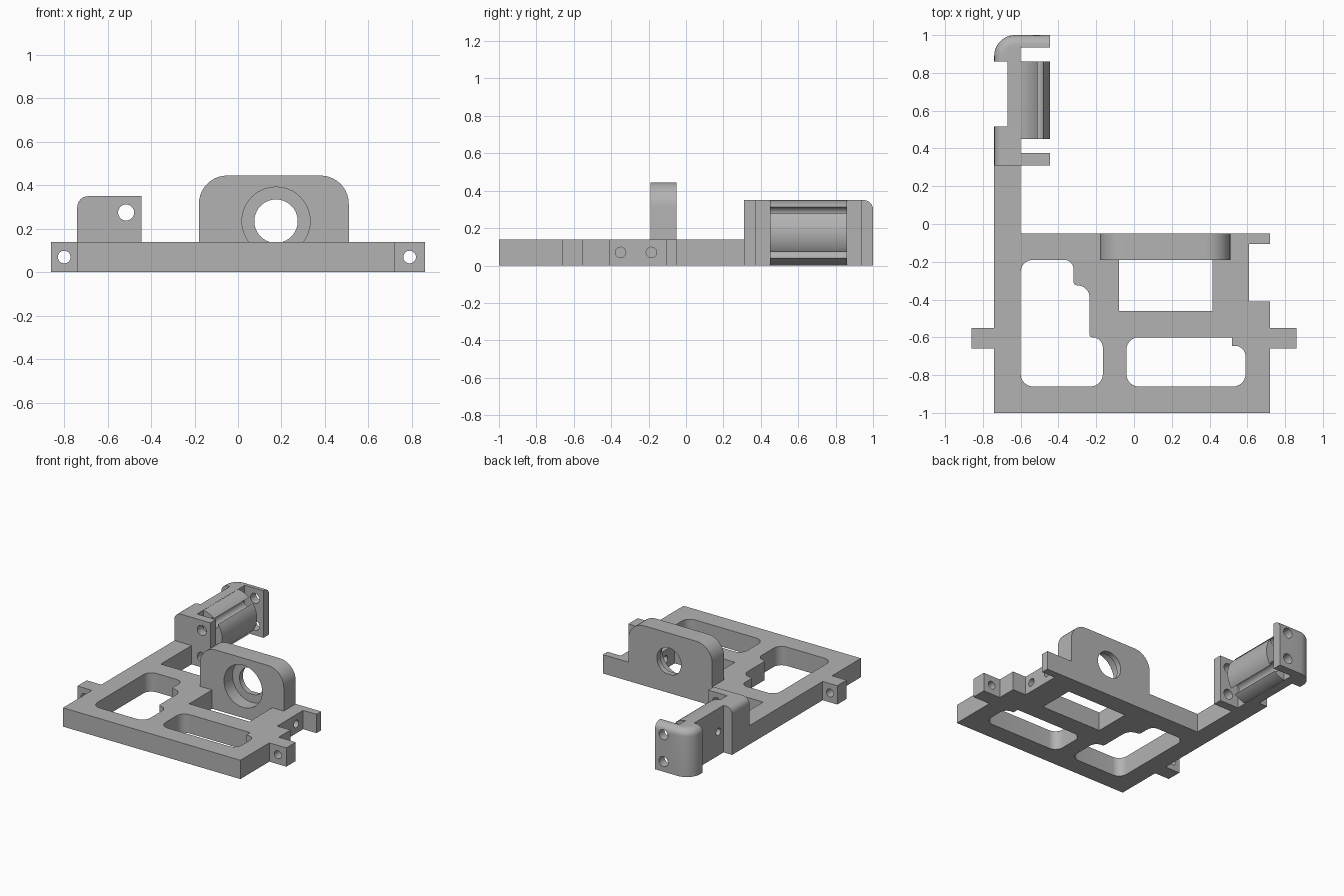
import bpy, bmesh, math
from mathutils import Vector

if "Cube" in bpy.data.objects:
    bpy.data.objects.remove(bpy.data.objects["Cube"])

grey = bpy.data.materials.new("plain grey")
grey.diffuse_color = (0.45, 0.45, 0.45, 1)
grey.use_nodes = True
grey.node_tree.nodes["Principled BSDF"].inputs["Base Color"].default_value = grey.diffuse_color


def rounded(corners, steps=10):
    """Outline from right-angled corners (x, y[, radius])."""
    out = []
    n = len(corners)
    for i, c in enumerate(corners):
        p = Vector(c[:2])
        r = c[2] if len(c) > 2 else 0
        if not r:
            out.append(p)
            continue
        u = (Vector(corners[i - 1][:2]) - p).normalized()
        v = (Vector(corners[(i + 1) % n][:2]) - p).normalized()
        for k in range(steps + 1):
            a = math.pi / 2 * k / steps
            out.append(p + u * r * (1 - math.sin(a)) + v * r * (1 - math.cos(a)))
    return out


def circle(cx, cy, r, steps=40):
    return [Vector((cx + r * math.cos(2 * math.pi * i / steps),
                    cy + r * math.sin(2 * math.pi * i / steps))) for i in range(steps)]


def prism(name, outline, axis, lo, hi, soft_top=None):
    """Extrude a 2D outline along an axis; soft_top picks top edges to fillet."""
    place = {"x": lambda p, d: (d, p.x, p.y),
             "y": lambda p, d: (p.x, d, p.y),
             "z": lambda p, d: (p.x, p.y, d)}[axis]
    bm = bmesh.new()
    a = [bm.verts.new(place(p, lo)) for p in outline]
    b = [bm.verts.new(place(p, hi)) for p in outline]
    bm.faces.new(a[::-1])
    bm.faces.new(b)
    for i in range(len(a)):
        j = (i + 1) % len(a)
        bm.faces.new((a[i], a[j], b[j], b[i]))
    bmesh.ops.recalc_face_normals(bm, faces=bm.faces)
    if soft_top:
        edges = [e for e in bm.edges if all(abs(v.co.z - hi) < 1e-5 for v in e.verts)
                 and soft_top((e.verts[0].co + e.verts[1].co) / 2)]
        bmesh.ops.bevel(bm, geom=edges, offset=0.05, segments=6, profile=0.5,
                        affect='EDGES')
    mesh = bpy.data.meshes.new(name)
    bm.to_mesh(mesh)
    bm.free()
    mesh.materials.append(grey)
    ob = bpy.data.objects.new(name, mesh)
    bpy.context.collection.objects.link(ob)
    return ob


def cut(obs, *cutters):
    """Subtract the cutters from each part, then discard them."""
    for ob in obs:
        for c in cutters:
            m = ob.modifiers.new("cut", 'BOOLEAN')
            m.operation = 'DIFFERENCE'
            m.solver = 'EXACT'
            m.object = c
        dg = bpy.context.evaluated_depsgraph_get()
        mesh = bpy.data.meshes.new_from_object(ob.evaluated_get(dg))
        ob.modifiers.clear()
        ob.data = mesh
    for c in cutters:
        bpy.data.objects.remove(c)


def drill(axis, cx, cy, r, lo, hi):
    return prism("drill", circle(cx, cy, r), axis, lo, hi)


# Base frame with side ears and rear arm
base = prism("base_frame", rounded([
    (-.74, -1), (.72, -1), (.72, -.66), (.86, -.66), (.86, -.55), (.72, -.55),
    (.72, -.41), (.61, -.41), (.61, -.105), (.72, -.105), (.72, -.05), (-.6, -.05),
    (-.6, .31), (-.74, .31), (-.74, -.55), (-.86, -.55), (-.86, -.66), (-.74, -.66)]),
    "z", 0, .14)

# Upright bearing plate
bearing = prism("bearing_plate", rounded([
    (-.18, .14), (.51, .14), (.51, .445, .13), (-.18, .445, .13)]), "y", -.19, -.05)

# Windows through the base
left_window = prism("left_window", rounded([
    (-.6, -.86, .065), (-.165, -.86, .065), (-.165, -.6, .055), (-.235, -.6, .015),
    (-.235, -.325, .065), (-.32, -.325, .02), (-.32, -.19, .05), (-.6, -.19, .065)]),
    "z", -.1, .3)
right_window = prism("right_window", rounded([
    (-.04, -.86, .065), (.59, -.86, .065), (.59, -.645, .055), (.52, -.645),
    (.52, -.6), (-.04, -.6, .065)]), "z", -.1, .3)
pocket = prism("pocket", rounded([
    (-.08, -.46), (.415, -.46), (.415, -.19), (-.08, -.19)]), "z", -.1, .3)
cut([base], left_window, right_window, pocket)

# Ear holes and side screw holes
cut([base], drill("y", -.8, .07, .029, -.75, -.5), drill("y", .79, .07, .029, -.75, -.5),
    drill("x", -.35, .07, .028, .4, .7), drill("x", -.185, .07, .028, .45, .7))

# Stepped bore through the bearing plate and into the base
cut([base, bearing], drill("y", .175, .235, .157, -.25, -.09))
cut([bearing], drill("y", .175, .235, .1, -.3, .1))

# Holder: front block with flange
H = .35
front_block = prism("holder_front_block", rounded([
    (-.74, .31), (-.445, .31), (-.445, .375), (-.6, .375), (-.6, .515), (-.74, .515)]),
    "z", 0, H, lambda m: m.x < -.735)

# Holder: thin wall joining the two ends
wall = prism("holder_wall", rounded([
    (-.67, .515), (-.6, .515), (-.6, .86), (-.67, .86)]), "z", 0, H)

# Holder: rounded rear end with flange
rear_block = prism("holder_rear_block", rounded([
    (-.74, .86), (-.6, .86), (-.6, .935), (-.445, .935), (-.445, 1), (-.74, 1, .11)]),
    "z", 0, H, lambda m: m.x < -.735 or m.y > .995 or (m.x < -.61 and m.y > .87))

# Holder: half-round barrel
half = [Vector((-.62 + .175 * math.cos(a), .175 + .175 * math.sin(a)))
        for a in (math.pi * (i / 32 - .5) for i in range(33))]
barrel = prism("holder_barrel", half, "y", .45, .86)

# Long screw holes through flanges and barrel, and a small hole in the wall
cut([front_block, rear_block, barrel],
    drill("y", -.515, .275, .037, .2, 1.1), drill("y", -.515, .075, .037, .2, 1.1))
cut([wall, barrel], drill("x", .575, .175, .027, -.75, -.57))

# Shading
bpy.ops.object.select_all(action='DESELECT')
for ob in bpy.context.collection.objects:
    ob.select_set(True)
    bpy.context.view_layer.objects.active = ob
bpy.ops.object.shade_smooth_by_angle(angle=math.radians(30))
